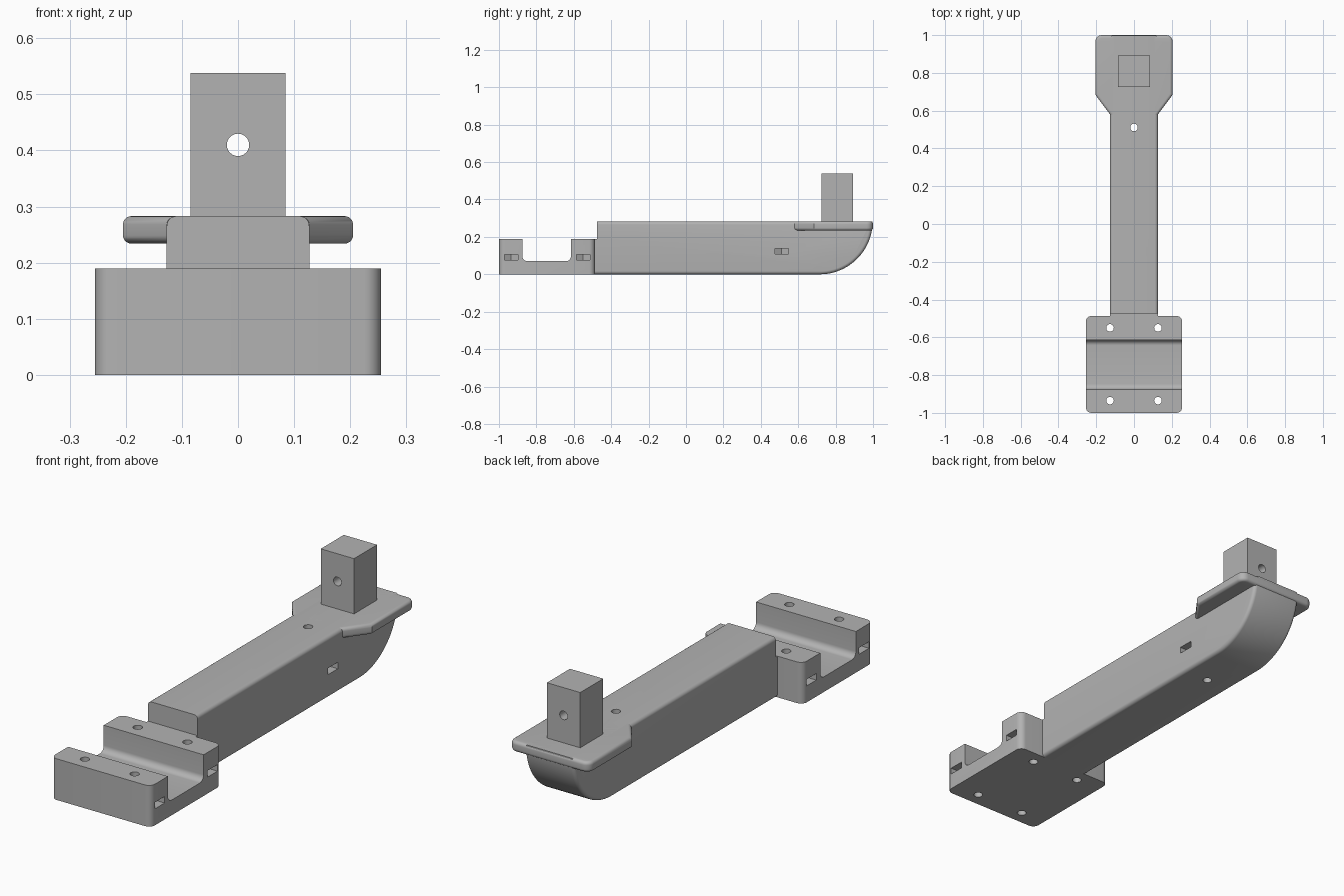
import bpy, bmesh
from math import sin, cos, pi, radians
from mathutils import Vector

old = bpy.data.objects.get("Cube")
if old:
    bpy.data.objects.remove(old, do_unlink=True)

grey = bpy.data.materials.new("plain grey")
grey.use_nodes = True
grey.diffuse_color = (0.45, 0.45, 0.45, 1)
grey.node_tree.nodes["Principled BSDF"].inputs["Base Color"].default_value = grey.diffuse_color

AXES = {
    "x": lambda a, b, t: (t, a, b),
    "y": lambda a, b, t: (a, t, b),
    "z": lambda a, b, t: (a, b, t),
}


def prism(name, points, axis, start, end, bevels=()):
    """Extrude an outline along an axis, then round the edges each rule picks."""
    bm = bmesh.new()
    place = AXES[axis]
    face = bm.faces.new([bm.verts.new(place(a, b, start)) for a, b in points])
    step = Vector(place(0, 0, end - start))
    moved = bmesh.ops.extrude_face_region(bm, geom=[face], use_keep_orig=True)
    bmesh.ops.translate(bm, vec=step, verts=[v for v in moved["geom"]
                                             if isinstance(v, bmesh.types.BMVert)])
    bmesh.ops.recalc_face_normals(bm, faces=bm.faces)
    for rule, radius in bevels:
        edges = [e for e in bm.edges if rule(e.verts[0].co, e.verts[1].co)]
        bmesh.ops.bevel(bm, geom=edges, offset=radius, segments=6, profile=0.5,
                        affect="EDGES", clamp_overlap=True)
    bmesh.ops.recalc_face_normals(bm, faces=bm.faces)
    mesh = bpy.data.meshes.new(name)
    bm.to_mesh(mesh)
    bm.free()
    mesh.materials.append(grey)
    obj = bpy.data.objects.new(name, mesh)
    bpy.context.collection.objects.link(obj)
    return obj


def box(a0, a1, b0, b1):
    return [(a0, b0), (a1, b0), (a1, b1), (a0, b1)]


def ring(a, b, radius, sides):
    return [(a + radius * cos(2 * pi * i / sides), b + radius * sin(2 * pi * i / sides))
            for i in range(sides)]


def arc(a, b, radius, first, last, steps=8):
    angles = [radians(first + (last - first) * i / steps) for i in range(steps + 1)]
    return [(a + radius * cos(t), b + radius * sin(t)) for t in angles]


def cut(target, *cutters):
    bpy.context.view_layer.objects.active = target
    for cutter in cutters:
        cutter.hide_render = True
        mod = target.modifiers.new("cut", "BOOLEAN")
        mod.operation, mod.solver, mod.object = "DIFFERENCE", "EXACT", cutter
        bpy.ops.object.modifier_apply(modifier=mod.name)
        bpy.data.objects.remove(cutter, do_unlink=True)


def bolt_and_nut(target, x, y, z, side, reach):
    """Vertical bolt hole with a six-sided nut pocket open to one side."""
    half = 0.036
    outer = x + side * reach
    cut(target,
        prism("nut_pocket", ring(x, y, half / cos(pi / 6), 6), "z", z - 0.015, z + 0.015),
        prism("nut_slot", box(min(x, outer), max(x, outer), y - half, y + half),
              "z", z - 0.015, z + 0.015),
        prism("bolt_hole", ring(x, y, 0.02, 24), "z", -0.1, 0.5))


# Clamp base: channel profile with filleted floor and rounded upright corners
FLOOR, TOP, FRONT, BACK, FILLET = 0.07, 0.19, -1.0, -0.487, 0.028
IN_FRONT, IN_BACK = -0.875, -0.615
profile = [(FRONT, 0), (BACK, 0), (BACK, TOP), (IN_BACK, TOP)]
profile += arc(IN_BACK - FILLET, FLOOR + FILLET, FILLET, 0, -90)
profile += arc(IN_FRONT + FILLET, FLOOR + FILLET, FILLET, -90, -180)
profile += [(IN_FRONT, TOP), (FRONT, TOP)]


def outer_upright(p, q):
    return abs(p.z - q.z) > 0.1 and abs(p.x - q.x) < 1e-4 and (
        max(p.y, q.y) < FRONT + 0.01 or min(p.y, q.y) > BACK - 0.01)


base = prism("clamp_base", profile, "x", -0.255, 0.255, [(outer_upright, 0.03)])
for side in (-1, 1):
    for y in (-0.935, -0.55):
        bolt_and_nut(base, side * 0.127, y, 0.091, side, 0.2)

# Arm: long bar whose underside curls up at the back
HIGH = 0.283
START = -0.5
outline = [(START, HIGH), (START, 0)] + arc(0.715, HIGH, HIGH, -90, 0, 24)


def long_edge(p, q):
    return abs(p.x - q.x) < 1e-4 and max(p.y, q.y) > START + 0.01


arm = prism("arm", outline, "x", -0.127, 0.127, [(long_edge, 0.043)])
cut(arm, prism("front_step", box(-0.6, -0.475, TOP, 0.5), "x", -0.3, 0.3))
bolt_and_nut(arm, 0, 0.511, 0.124, 1, 0.3)

# Head plate: tapered slab with rounded corners and rims
plate_outline = [(-0.127, 0.58), (0.127, 0.58), (0.205, 0.685), (0.205, 1.0),
                 (-0.205, 1.0), (-0.205, 0.685)]
plate = prism("head_plate", plate_outline, "z", 0.234, HIGH, [
    (lambda p, q: abs(p.z - q.z) > 0.03 and p.y > 0.9, 0.035),
    (lambda p, q: abs(p.z - q.z) < 1e-4 and max(p.y, q.y) > 0.6, 0.015)])

# Post with a cross hole
post = prism("post", box(-0.085, 0.085, 0.725, 0.893), "z", 0.26, 0.538)
cut(post, prism("cross_hole", ring(0, 0.41, 0.02, 24), "y", 0.6, 1.0))

# Smooth curved surfaces, keep hard edges
for obj in (base, arm, plate, post):
    bpy.ops.object.select_all(action="DESELECT")
    obj.select_set(True)
    bpy.context.view_layer.objects.active = obj
    bpy.ops.object.shade_smooth_by_angle(angle=radians(30))
